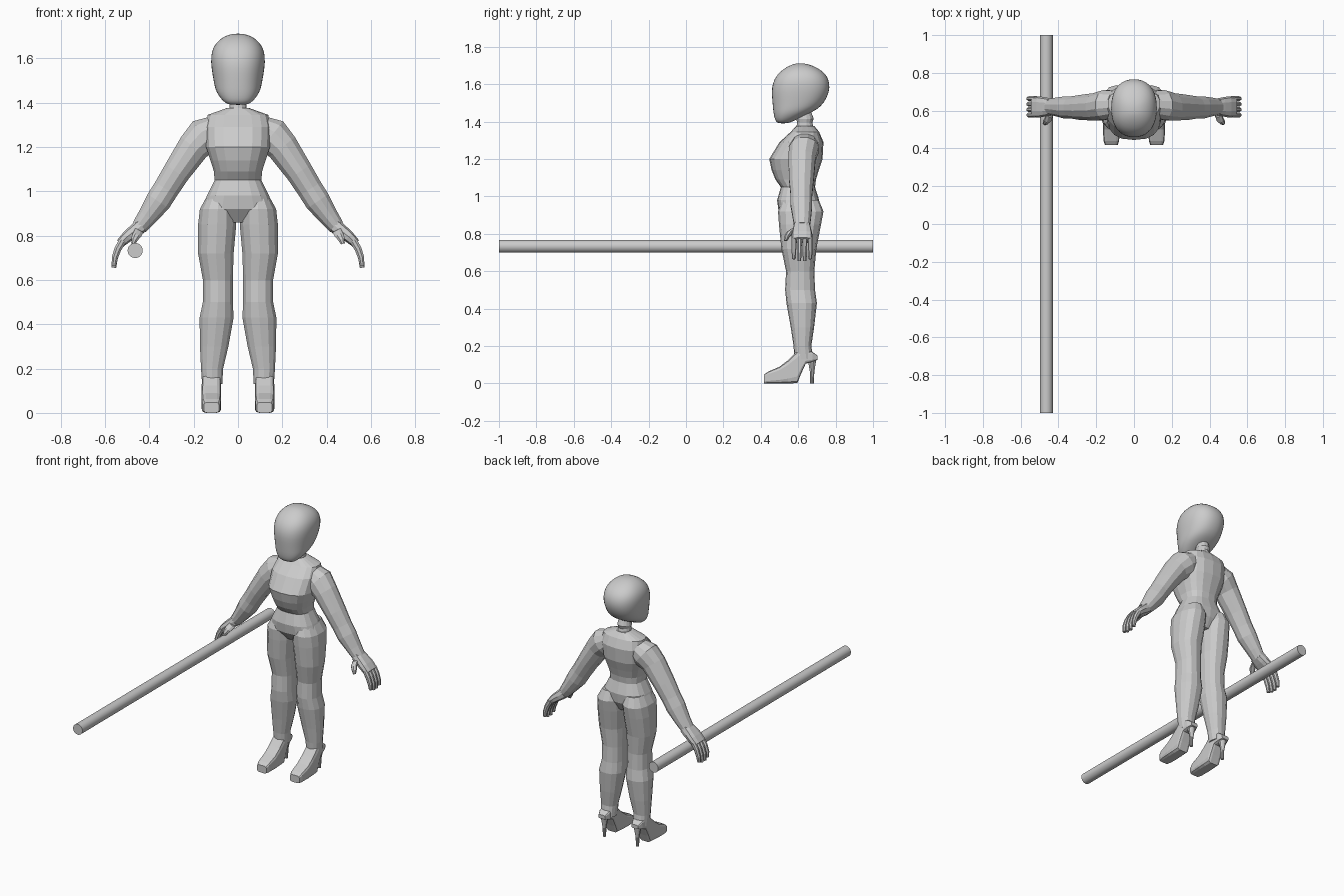
import bpy, bmesh
from math import cos, sin, pi, copysign
from mathutils import Vector

old = bpy.data.objects.get("Cube")
if old:
    bpy.data.objects.remove(old, do_unlink=True)

GREY = (0.6, 0.6, 0.6, 1)
mat = bpy.data.materials.new("plain grey")
mat.use_nodes = True
mat.diffuse_color = GREY
mat.node_tree.nodes["Principled BSDF"].inputs["Base Color"].default_value = GREY


def ring(centre, u, v, sides, power=2):
    """Superellipse ring around centre, spanned by half axes u and v."""
    pts = []
    for i in range(sides):
        a = 2 * pi * (i + 0.5) / sides
        c, s = cos(a), sin(a)
        pts.append(centre + u * copysign(abs(c) ** (2 / power), c)
                   + v * copysign(abs(s) ** (2 / power), s))
    return pts


def loft(name, rings, mirror=1, smooth=False, subdiv=0):
    """Skin a list of rings, cap both ends and make an object."""
    bm = bmesh.new()
    loops = [[bm.verts.new((p.x * mirror, p.y, p.z)) for p in r] for r in rings]
    for a, b in zip(loops, loops[1:]):
        n = len(a)
        for i in range(n):
            j = (i + 1) % n
            bm.faces.new((a[i], a[j], b[j], b[i]))
    bm.faces.new(loops[0])
    bm.faces.new(loops[-1])
    bmesh.ops.recalc_face_normals(bm, faces=bm.faces)
    mesh = bpy.data.meshes.new(name)
    bm.to_mesh(mesh)
    bm.free()
    mesh.materials.append(mat)
    if smooth:
        mesh.shade_smooth()
    obj = bpy.data.objects.new(name, mesh)
    bpy.context.collection.objects.link(obj)
    if subdiv:
        mod = obj.modifiers.new("Subdivision", "SUBSURF")
        mod.levels = mod.render_levels = subdiv
    return obj


def stack(rows, sides, power=2):
    """Horizontal rings from rows of z, x min, x max, y front, y back."""
    return [ring(Vector(((x0 + x1) / 2, (yf + yb) / 2, z)),
                 Vector(((x1 - x0) / 2, 0, 0)), Vector((0, (yb - yf) / 2, 0)),
                 sides, power) for z, x0, x1, yf, yb in rows]


def centred(rows, sides, power=2):
    return stack([(z, -w, w, yf, yb) for z, w, yf, yb in rows], sides, power)


def limb(rows, sides, power=2):
    """Tube through rows of x, y, z, thickness radius, y radius."""
    pts = [Vector(r[:3]) for r in rows]
    rings = []
    for i, row in enumerate(rows):
        t = pts[min(i + 1, len(pts) - 1)] - pts[max(i - 1, 0)]
        t.y = 0
        across = Vector((-t.z, 0, t.x)).normalized()
        rings.append(ring(pts[i], across * row[3], Vector((0, row[4], 0)), sides, power))
    return rings


# Head, with flat face and rounded skull
loft("head", centred([
    (1.39, .04, .495, .54), (1.4, .06, .48, .57), (1.42, .08, .472, .61),
    (1.45, .1, .466, .675), (1.48, .108, .463, .725), (1.53, .117, .458, .757),
    (1.58, .124, .456, .772), (1.63, .122, .47, .765), (1.67, .102, .503, .735),
    (1.7, .065, .55, .68), (1.712, .022, .59, .63)], 20, 2.3), smooth=True, subdiv=1)

# Neck with a slight collar
loft("neck", centred([
    (1.33, .055, .58, .69), (1.37, .041, .59, .682), (1.395, .038, .595, .675),
    (1.415, .043, .588, .683), (1.45, .036, .6, .67)], 14))

# Torso, from pelvis to shoulders
loft("torso", centred([
    (.86, .08, .54, .67), (.92, .165, .495, .705), (.98, .142, .487, .712),
    (1.05, .107, .507, .69), (1.09, .11, .478, .695), (1.14, .126, .458, .71),
    (1.2, .146, .445, .73), (1.29, .15, .5, .735), (1.345, .138, .56, .712),
    (1.377, .048, .59, .685)], 18, 2.6))

for side, s in (("left", 1), ("right", -1)):
    # Leg
    loft(side + "_leg", stack([
        (.98, .03, .14, .515, .71), (.92, .008, .174, .492, .735),
        (.85, .006, .182, .497, .722), (.72, .018, .182, .51, .697),
        (.6, .022, .16, .535, .686), (.5, .022, .16, .53, .69),
        (.43, .018, .175, .537, .7), (.3, .042, .173, .56, .685),
        (.2, .066, .168, .575, .67), (.13, .07, .163, .58, .68)], 14, 2.3), s)

    # Arm
    loft(side + "_arm", limb([
        (.09, .635, 1.29, .06, .07), (.15, .63, 1.25, .088, .082),
        (.2, .62, 1.2, .075, .075), (.277, .617, 1.087, .064, .068),
        (.325, .617, 1.01, .06, .06), (.36, .617, .955, .06, .06),
        (.41, .62, .885, .046, .05), (.446, .62, .838, .037, .043)], 12), s)

    # Palm, fingers and thumb
    loft(side + "_palm", limb([
        (.436, .62, .845, .034, .044), (.465, .62, .822, .032, .05),
        (.5, .62, .795, .027, .056), (.532, .62, .765, .021, .054)], 10, 3), s)
    for i, name in enumerate(("index", "middle", "ring", "little")):
        y = .577 + .029 * i
        drop = .01 if i in (0, 3) else 0
        loft(f"{side}_{name}_finger", limb([
            (.52, y, .778, .018, .014), (.542, y, .74, .017, .014),
            (.556, y, .7, .015, .013), (.56, y, .655 + drop, .011, .01)], 8), s)
    loft(side + "_thumb", limb([
        (.445, .585, .825, .022, .02), (.455, .555, .805, .022, .02),
        (.467, .54, .785, .017, .015), (.473, .533, .763, .01, .009)], 8), s)

    # Platform shoe, lofted from toe to heel with rows of y, half width, z bottom, z top
    shoe = [(.417, .034, 0, .048), (.44, .042, 0, .064), (.5, .045, 0, .09),
            (.545, .045, 0, .125), (.595, .044, 0, .175), (.615, .043, .05, .185),
            (.64, .041, .105, .18), (.675, .036, .115, .17), (.702, .024, .125, .15)]
    loft(side + "_shoe", [
        ring(Vector((.12, y, (z0 + z1) / 2)), Vector((w, 0, 0)),
             Vector((0, 0, (z1 - z0) / 2)), 12, 5) for y, w, z0, z1 in shoe], s)

    # Stiletto heel
    loft(side + "_heel", stack([
        (0, .11, .13, .664, .684), (.06, .108, .132, .663, .686),
        (.1, .1, .14, .656, .692), (.14, .092, .148, .65, .7)], 10), s)

# Long pole beside the right hand
bpy.ops.mesh.primitive_cylinder_add(vertices=32, radius=.034, depth=2,
                                    location=(-.464, 0, .733), rotation=(pi / 2, 0, 0))
pole = bpy.context.object
pole.name = "pole"
pole.data.materials.append(mat)
bpy.ops.object.shade_smooth_by_angle()
